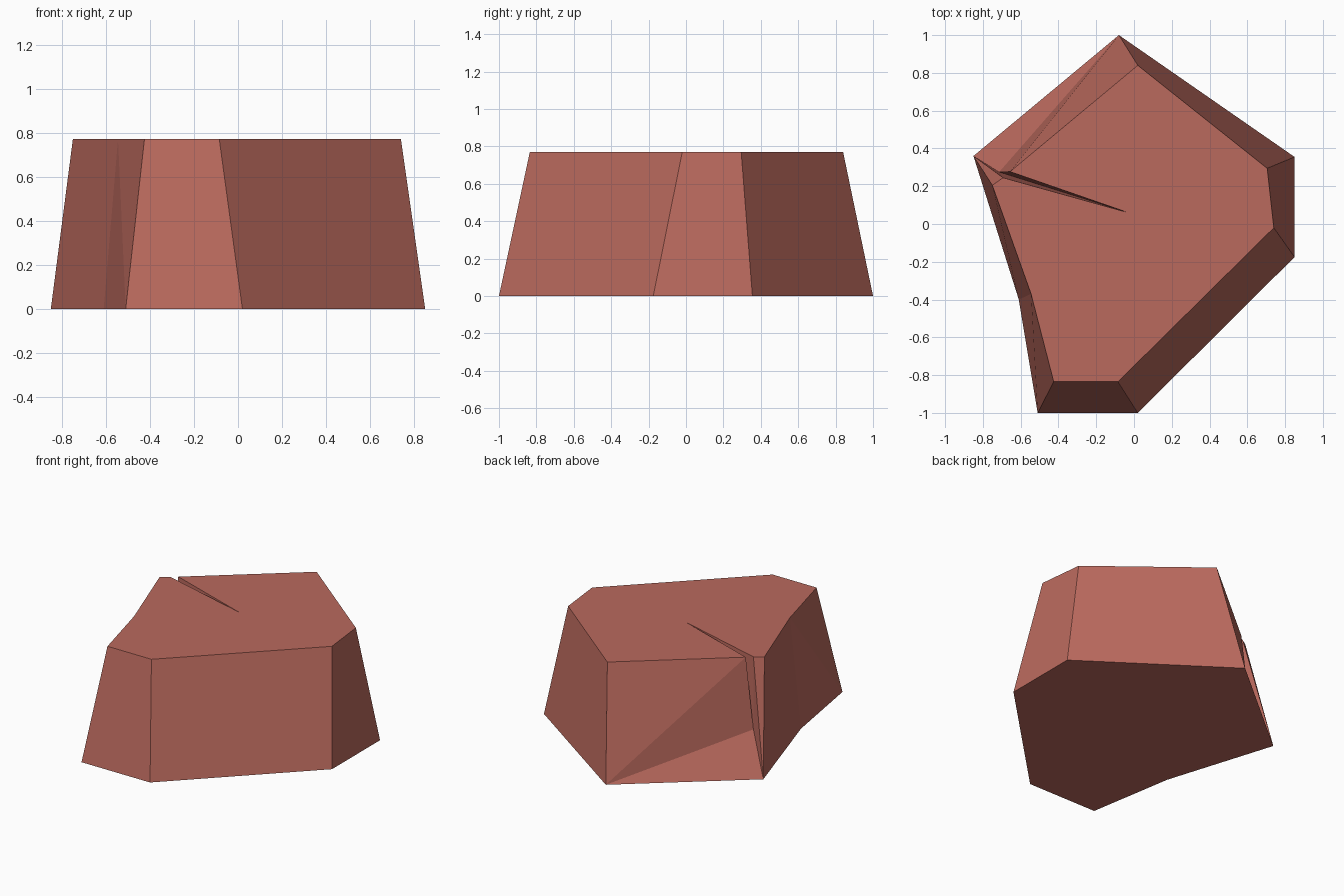
import bpy, bmesh

if "Cube" in bpy.data.objects:
    bpy.data.objects.remove(bpy.data.objects["Cube"])

HEIGHT = 0.77

# Outlines, clockwise from the back corner; index 6 is the left corner
base_outline = [(-0.08, 1.0), (0.85, 0.355), (0.85, -0.175), (0.02, -1.0),
                (-0.51, -1.0), (-0.61, -0.40), (-0.85, 0.36)]
top_outline = [(0.02, 0.84), (0.705, 0.295), (0.74, -0.02), (-0.085, -0.835),
               (-0.425, -0.835), (-0.545, -0.37), (-0.75, 0.205)]

bm = bmesh.new()
base = [bm.verts.new((x, y, 0)) for x, y in base_outline]
top = [bm.verts.new((x, y, HEIGHT)) for x, y in top_outline]

# Crack: two lips on the rim, an inner end on the top, and a low tip in the wall
lip_right = bm.verts.new((-0.656, 0.277, HEIGHT))
lip_left = bm.verts.new((-0.693, 0.245, HEIGHT))
inner = bm.verts.new((-0.03, 0.06, HEIGHT))
tip = bm.verts.new((-0.714, 0.275, 0.28))

# Sloping sides; the front left one folds along its diagonal
for i in range(6):
    j = i + 1
    if i == 4:
        bm.faces.new((base[i], base[j], top[j]))
        bm.faces.new((base[i], top[j], top[i]))
    else:
        bm.faces.new((base[i], base[j], top[j], top[i]))

# Back left side, split around the crack
for face in ((base[0], top[0], lip_right), (base[0], lip_right, tip),
             (base[0], tip, base[6]), (base[6], tip, lip_left),
             (base[6], lip_left, top[6])):
    bm.faces.new(face)

# Crack walls, cracked top and underside
bm.faces.new((inner, lip_right, tip))
bm.faces.new((inner, tip, lip_left))
bm.faces.new(top + [lip_left, inner, lip_right])
bm.faces.new(base)
bmesh.ops.recalc_face_normals(bm, faces=bm.faces)

mesh = bpy.data.meshes.new("cracked_rock")
bm.to_mesh(mesh)
bm.free()

red_clay = bpy.data.materials.new("red clay")
red_clay.diffuse_color = (0.49, 0.142, 0.11, 1)
red_clay.use_nodes = True
red_clay.node_tree.nodes["Principled BSDF"].inputs["Base Color"].default_value = red_clay.diffuse_color
mesh.materials.append(red_clay)
rock = bpy.data.objects.new("cracked_rock", mesh)
bpy.context.collection.objects.link(rock)
